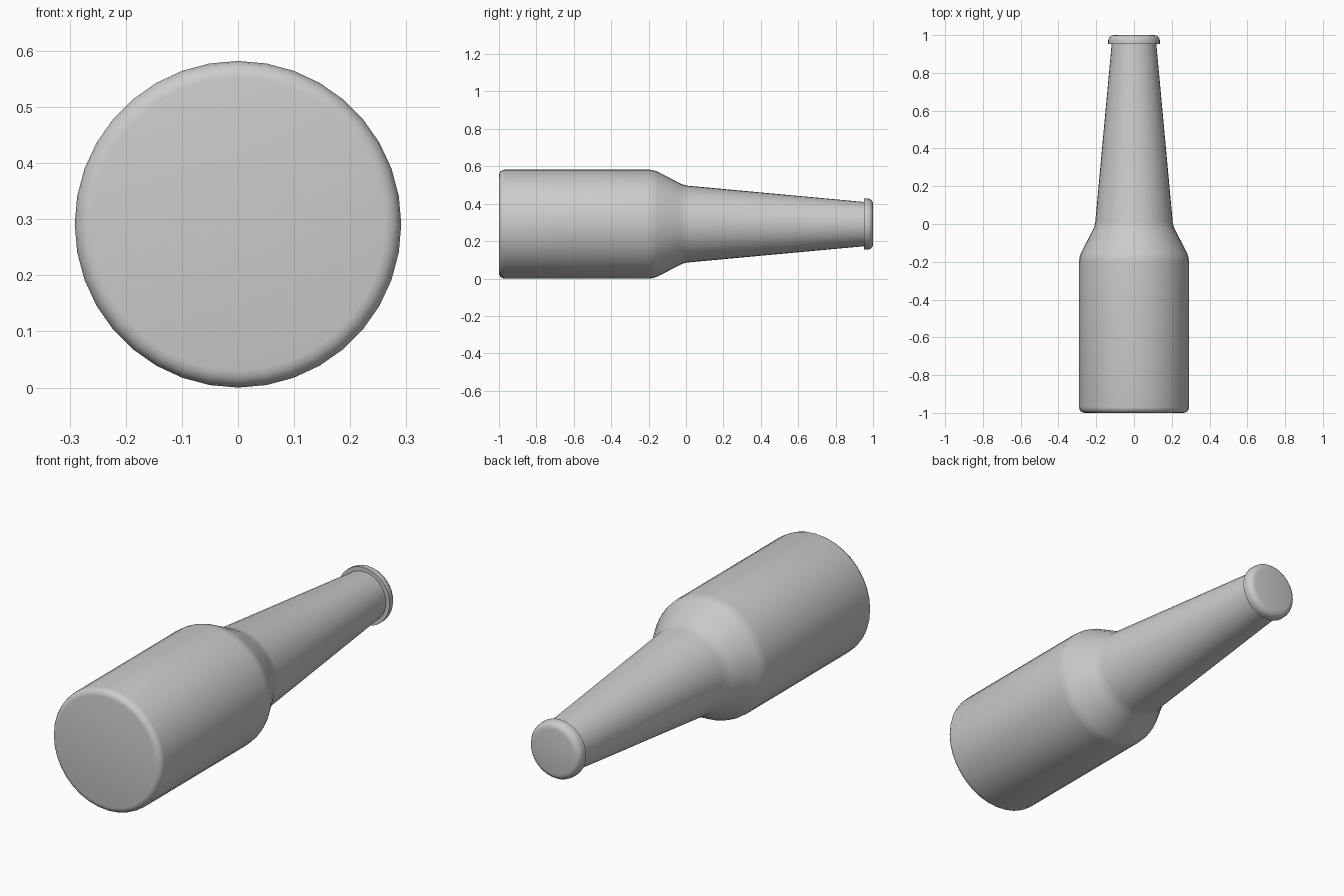
import bpy, bmesh, math
from mathutils import Vector

cube = bpy.data.objects.get("Cube")
if cube:
    bpy.data.objects.remove(cube, do_unlink=True)

SIDES = 36
BODY_R = 0.291

grey = bpy.data.materials.new("plain grey")
grey.use_nodes = True
grey.diffuse_color = (0.6, 0.6, 0.6, 1)
grey.node_tree.nodes["Principled BSDF"].inputs["Base Color"].default_value = grey.diffuse_color


def arc(r, y, size, start, end, steps=4):
    """Quarter-round profile points about a centre (r, y)."""
    angles = [math.radians(start + (end - start) * i / steps) for i in range(steps + 1)]
    return [(r + size * math.cos(a), y + size * math.sin(a)) for a in angles]


def lathe(name, profile):
    """Turn (radius, y) points around the lying axis and close both ends."""
    bm = bmesh.new()
    rings = []
    for r, y in profile:
        ring = []
        for i in range(SIDES):
            a = math.tau * i / SIDES
            ring.append(bm.verts.new(Vector((r * math.cos(a), y, BODY_R + r * math.sin(a)))))
        rings.append(ring)
    for low, high in zip(rings, rings[1:]):
        for i in range(SIDES):
            j = (i + 1) % SIDES
            bm.faces.new((low[i], low[j], high[j], high[i]))
    bm.faces.new(rings[0])
    bm.faces.new(rings[-1])
    bmesh.ops.recalc_face_normals(bm, faces=bm.faces)
    mesh = bpy.data.meshes.new(name)
    bm.to_mesh(mesh)
    bm.free()
    mesh.materials.append(grey)
    obj = bpy.data.objects.new(name, mesh)
    bpy.context.collection.objects.link(obj)
    bpy.ops.object.select_all(action='DESELECT')
    obj.select_set(True)
    bpy.context.view_layer.objects.active = obj
    bpy.ops.object.shade_smooth_by_angle(angle=math.radians(35))
    return obj


# Body, shoulder and tapering neck in one turned piece
base = arc(BODY_R - 0.03, -0.97, 0.03, -90, 0)
shoulder = [(BODY_R, -0.2), (0.289, -0.178), (0.281, -0.153),
            (0.218, -0.032), (0.209, -0.01), (0.205, 0.012)]
lathe("bottle_body", base + shoulder + [(0.118, 0.955)])

# Lip: square towards the neck, rounded at the mouth end
lathe("bottle_lip", [(0.112, 0.952), (0.137, 0.952)] + arc(0.107, 0.97, 0.03, 0, 90))
